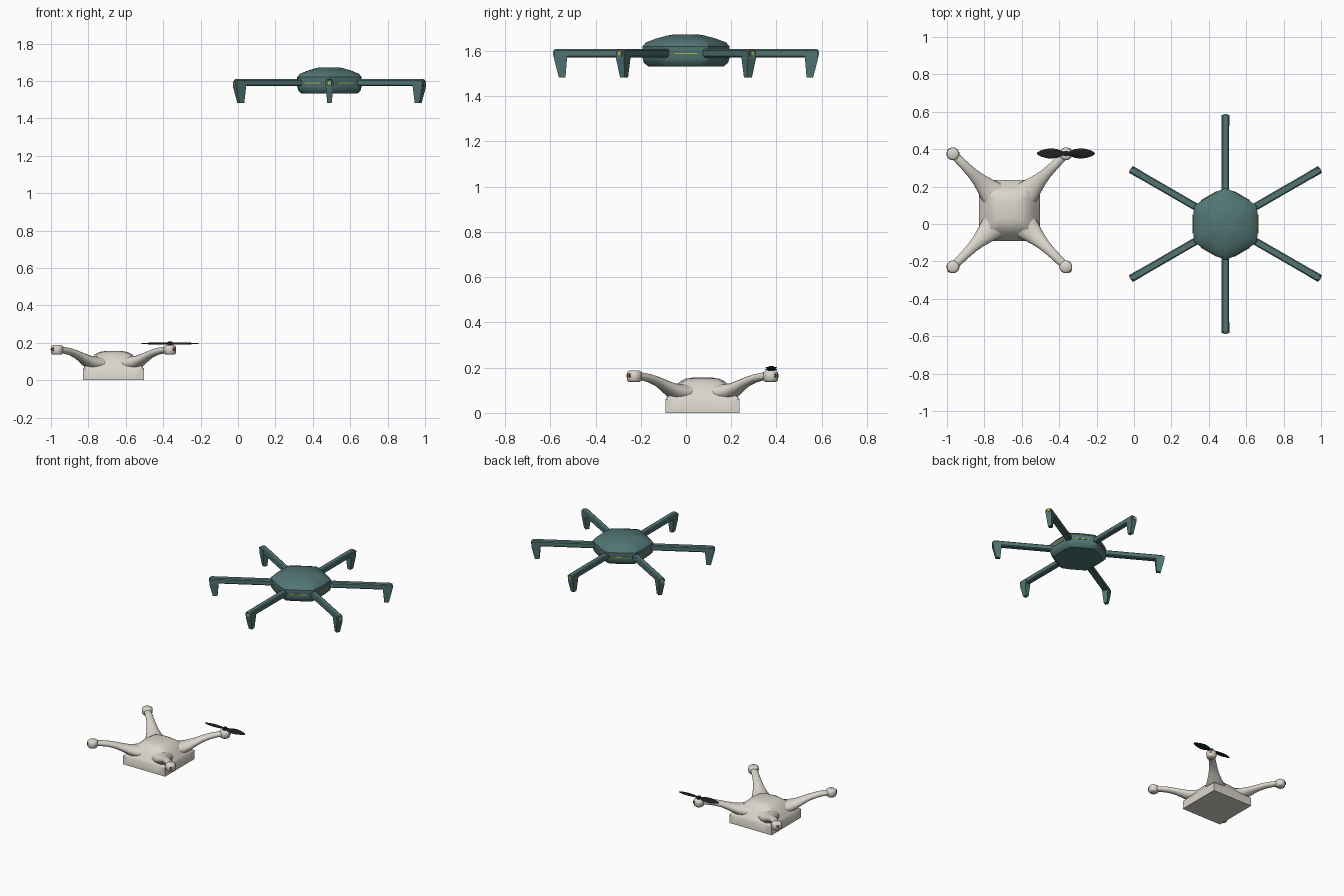
import bpy, bmesh, math
from mathutils import Vector, Matrix

if "Cube" in bpy.data.objects:
    bpy.data.objects.remove(bpy.data.objects["Cube"])


def mat(name, rgb):
    m = bpy.data.materials.new(name)
    m.diffuse_color = (*rgb, 1)
    m.use_nodes = True
    m.node_tree.nodes["Principled BSDF"].inputs["Base Color"].default_value = m.diffuse_color
    return m


WHITE = mat("warm white", (0.70, 0.67, 0.60))
TEAL = mat("dark teal", (0.082, 0.178, 0.172))
BLACK = mat("black", (0.014, 0.014, 0.015))
YELLOW = mat("yellow", (0.45, 0.42, 0.06))
RED = mat("dull red", (0.35, 0.09, 0.06))


def loft(name, rings, material, matrix=Matrix(), smooth=None):
    """Skin a list of equal-length rings and cap both ends."""
    bm = bmesh.new()
    vs = [[bm.verts.new(matrix @ Vector(p)) for p in ring] for ring in rings]
    n = len(vs[0])
    for a, b in zip(vs, vs[1:]):
        for i in range(n):
            bm.faces.new((a[i], a[(i + 1) % n], b[(i + 1) % n], b[i]))
    bm.faces.new(vs[0][::-1])
    bm.faces.new(vs[-1])
    bmesh.ops.recalc_face_normals(bm, faces=bm.faces)
    me = bpy.data.meshes.new(name)
    bm.to_mesh(me)
    bm.free()
    me.materials.append(material)
    ob = bpy.data.objects.new(name, me)
    bpy.context.collection.objects.link(ob)
    if smooth:
        bpy.ops.object.select_all(action='DESELECT')
        ob.select_set(True)
        bpy.context.view_layer.objects.active = ob
        bpy.ops.object.shade_smooth_by_angle(angle=math.radians(smooth))
    return ob


def circle(n, r, z, phase=0.0):
    return [(r * math.cos(phase + math.tau * i / n),
             r * math.sin(phase + math.tau * i / n), z) for i in range(n)]


def rounded_square(half, z, roundness, n=32):
    pts = []
    for i in range(n):
        a = math.tau * i / n
        c, s = math.cos(a), math.sin(a)
        k = 1 / max(abs(c), abs(s))
        f = half * (k * (1 - roundness) + roundness * 1.06)
        pts.append((c * f, s * f, z))
    return pts


def oval_x(x, y, z, w, h, n=12, tilt=0.0):
    """Oval section standing across the x axis."""
    out = []
    for i in range(n):
        a = math.tau * i / n
        u, v = w * math.cos(a), h * math.sin(a)
        out.append((x, y + u * math.cos(tilt) - v * math.sin(tilt),
                    z + u * math.sin(tilt) + v * math.cos(tilt)))
    return out


def rect_x(x, w, z0, z1, c=0.006):
    """Chamfered rectangle standing across the x axis."""
    return [(x, -w, z0 + c), (x, -w + c, z0), (x, w - c, z0), (x, w, z0 + c),
            (x, w, z1 - c), (x, w - c, z1), (x, -w + c, z1), (x, -w, z1 - c)]


def box(name, x0, x1, w, z0, z1, material, matrix):
    loft(name, [[(x, -w, z0), (x, w, z0), (x, w, z1), (x, -w, z1)] for x in (x0, x1)],
         material, matrix)


# ---- white four-arm drone ----
QUAD = Matrix.Translation((-0.666, 0.073, 0))
shell = [(0, .163, 0), (.060, .163, 0), (.068, .157, .05), (.095, .138, .2),
         (.120, .117, .35), (.140, .094, .5), (.151, .072, .6), (.156, .040, .8)]
loft("quad_body", [rounded_square(h, z, r) for z, h, r in shell], WHITE, QUAD, 40)

ARM = [(.08, .082, .080, .046), (.14, .087, .066, .040), (.19, .099, .050, .034),
       (.235, .119, .037, .027), (.28, .138, .029, .022), (.33, .153, .025, .019),
       (.38, .161, .023, .018), (.425, .163, .021, .017)]
for i in range(4):
    m = QUAD @ Matrix.Rotation(math.radians(45 + 90 * i), 4, 'Z')
    loft(f"quad_arm_{i}", [oval_x(r, 0, z, w, h, 16) for r, z, w, h in ARM], WHITE, m, 50)
    pod = m @ Matrix.Translation((.427, 0, 0))
    loft(f"motor_pod_{i}", [circle(12, r, z) for r, z in
         ((.026, .137), (.033, .144), (.035, .165), (.033, .180), (.024, .187))], WHITE, pod, 50)
    box(f"pod_light_{i}", .032, .037, .008, .156, .174, RED, pod)

# propeller on the back right arm
PROP = QUAD @ Matrix.Translation((.302, .304, .196))
loft("propeller_hub", [circle(12, r, z) for r, z in
     ((.008, -.012), (.014, -.008), (.014, .007), (.008, .011))], BLACK, PROP, 40)
BLADE = [(0, .009, .005), (.02, .012, .005), (.045, .023, .004), (.075, .028, .0035),
         (.105, .025, .003), (.135, .016, .002), (.150, .008, .0015), (.155, .002, .001)]
for i in range(2):
    m = PROP @ Matrix.Rotation(math.pi * i, 4, 'Z')
    loft(f"propeller_blade_{i}", [oval_x(x, 0, 0, w, h, 10, 0.25 - x) for x, w, h in BLADE],
         BLACK, m, 50)

# ---- teal six-arm drone ----
HEX = Matrix.Translation((0.489, 0, 0))
hull = [(1.532, .172), (1.548, .192), (1.570, .199), (1.620, .199), (1.638, .182),
        (1.655, .135), (1.668, .085), (1.673, .055)]


def soft_hexagon(r, z, n=24):
    """Hexagon with slightly blunted corners, one corner towards the back."""
    pts = []
    for i in range(n):
        a = math.tau * i / n + math.pi / 6
        off = (a - math.pi / 6) % (math.pi / 3) - math.pi / 6
        f = min(r * math.cos(math.pi / 6) / math.cos(off), r * 0.97)
        pts.append((f * math.cos(a), f * math.sin(a), z))
    return pts


loft("hex_body", [soft_hexagon(r, z) for z, r in hull], TEAL, HEX, 35)

for i in range(6):
    m = HEX @ Matrix.Rotation(math.radians(30 + 60 * i), 4, 'Z')
    # straight arm with a blunted end
    loft(f"hex_arm_{i}", [rect_x(.12, .020, 1.572, 1.609), rect_x(.572, .020, 1.572, 1.609),
                          rect_x(.585, .012, 1.574, 1.605)], TEAL, m)
    # tapering landing leg below the tip
    legs = [(1.600, .524, .584, .021), (1.565, .526, .583, .020), (1.482, .533, .562, .012)]
    loft(f"hex_leg_{i}", [[(a, -w, z), (b, -w, z), (b, w, z), (a, w, z)]
                          for z, a, b, w in legs], TEAL, m)
    box(f"arm_end_light_{i}", .583, .587, .008, 1.582, 1.598, YELLOW, m)
    # thin light strip between neighbouring arms
    side = HEX @ Matrix.Rotation(math.radians(60 * i), 4, 'Z')
    box(f"body_light_strip_{i}", .168, .176, .050, 1.586, 1.592, YELLOW, side)
